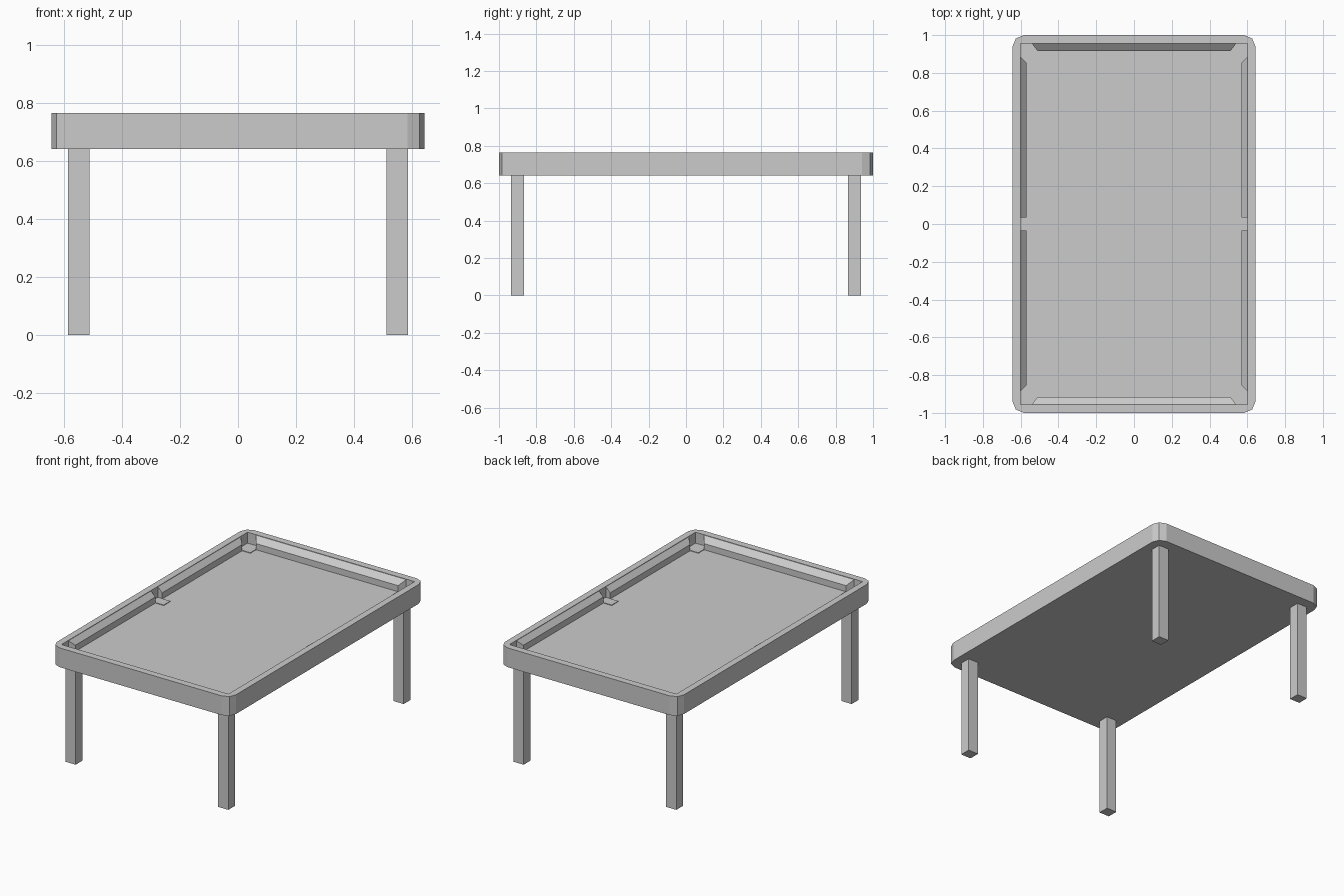
import bpy, bmesh, math

if "Cube" in bpy.data.objects:
    bpy.data.objects.remove(bpy.data.objects["Cube"])

RIM_TOP, RIM_BOTTOM, BED = 0.765, 0.64, 0.69
HX, HY = 0.643, 1.0        # outer half size
IX, IY = 0.60, 0.955       # inner half size


def finish(name, bm):
    bmesh.ops.recalc_face_normals(bm, faces=bm.faces)
    mesh = bpy.data.meshes.new(name)
    bm.to_mesh(mesh)
    bm.free()
    obj = bpy.data.objects.new(name, mesh)
    bpy.context.collection.objects.link(obj)
    return obj


def box(name, x0, x1, y0, y1, z0, z1):
    bm = bmesh.new()
    bmesh.ops.create_cube(bm, size=1)
    for v in bm.verts:
        v.co = (x1 if v.co.x > 0 else x0, y1 if v.co.y > 0 else y0, z1 if v.co.z > 0 else z0)
    return finish(name, bm)


def ring(bm, hx, hy, r, z):
    # Rectangle with two-segment rounded corners
    verts = []
    for i, (sx, sy) in enumerate([(1, 1), (-1, 1), (-1, -1), (1, -1)]):
        for k in range(3):
            a = math.radians(90 * i + 45 * k)
            verts.append(bm.verts.new((sx * (hx - r) + r * math.cos(a),
                                       sy * (hy - r) + r * math.sin(a), z)))
    return verts


# Frame with recessed playing bed
bm = bmesh.new()
rings = [ring(bm, HX, HY, 0.06, RIM_BOTTOM), ring(bm, HX, HY, 0.06, RIM_TOP),
         ring(bm, IX, IY, 0, RIM_TOP), ring(bm, IX, IY, 0, BED)]
for a, b in zip(rings, rings[1:]):
    for i in range(12):
        j = (i + 1) % 12
        bm.faces.new((a[i], a[j], b[j], b[i]))
bm.faces.new(rings[0])
bm.faces.new(rings[-1])
bmesh.ops.remove_doubles(bm, verts=bm.verts, dist=1e-5)
finish("table_frame", bm)


def cushion(name, place, start, end, cut_start, cut_end, depth):
    # Sloped top, upright nose, mitred ends; place maps (along, inward, z) to a point
    bm = bmesh.new()
    profile = [(0, BED), (0, RIM_TOP - 0.003), (depth, RIM_TOP - 0.035), (depth, BED)]
    a = [bm.verts.new(place(start + cut_start * d / depth, d, z)) for d, z in profile]
    b = [bm.verts.new(place(end - cut_end * d / depth, d, z)) for d, z in profile]
    bm.faces.new(a)
    bm.faces.new(b)
    for i in range(4):
        j = (i + 1) % 4
        bm.faces.new((a[i], a[j], b[j], b[i]))
    finish(name, bm)


for sx, side in ((-1, "left"), (1, "right")):
    for sy, end in ((-1, "front"), (1, "back")):
        # Legs
        xs = sorted((sx * 0.512, sx * 0.585))
        ys = sorted((sy * 0.865, sy * 0.935))
        box(f"{end}_{side}_leg", *xs, *ys, 0, RIM_BOTTOM)
        # Corner pocket plates
        xs = sorted((sx * 0.51, sx * IX))
        ys = sorted((sy * 0.855, sy * IY))
        box(f"{end}_{side}_pocket", *xs, *ys, BED - 0.01, BED + 0.004)
        # Long side cushions
        cushion(f"{end}_{side}_cushion",
                lambda t, d, z: (sx * (IX - d), sy * t, z), 0.035, 0.885, 0, 0.03, 0.03)
    # Middle pocket plates
    xs = sorted((sx * 0.51, sx * IX))
    box(f"middle_{side}_pocket", *xs, -0.034, 0.034, BED - 0.01, BED + 0.004)

# End cushions
for sy, end in ((-1, "front"), (1, "back")):
    cushion(f"{end}_end_cushion",
            lambda t, d, z: (t, sy * (IY - d), z), -0.54, 0.54, 0.03, 0.03, 0.04)
